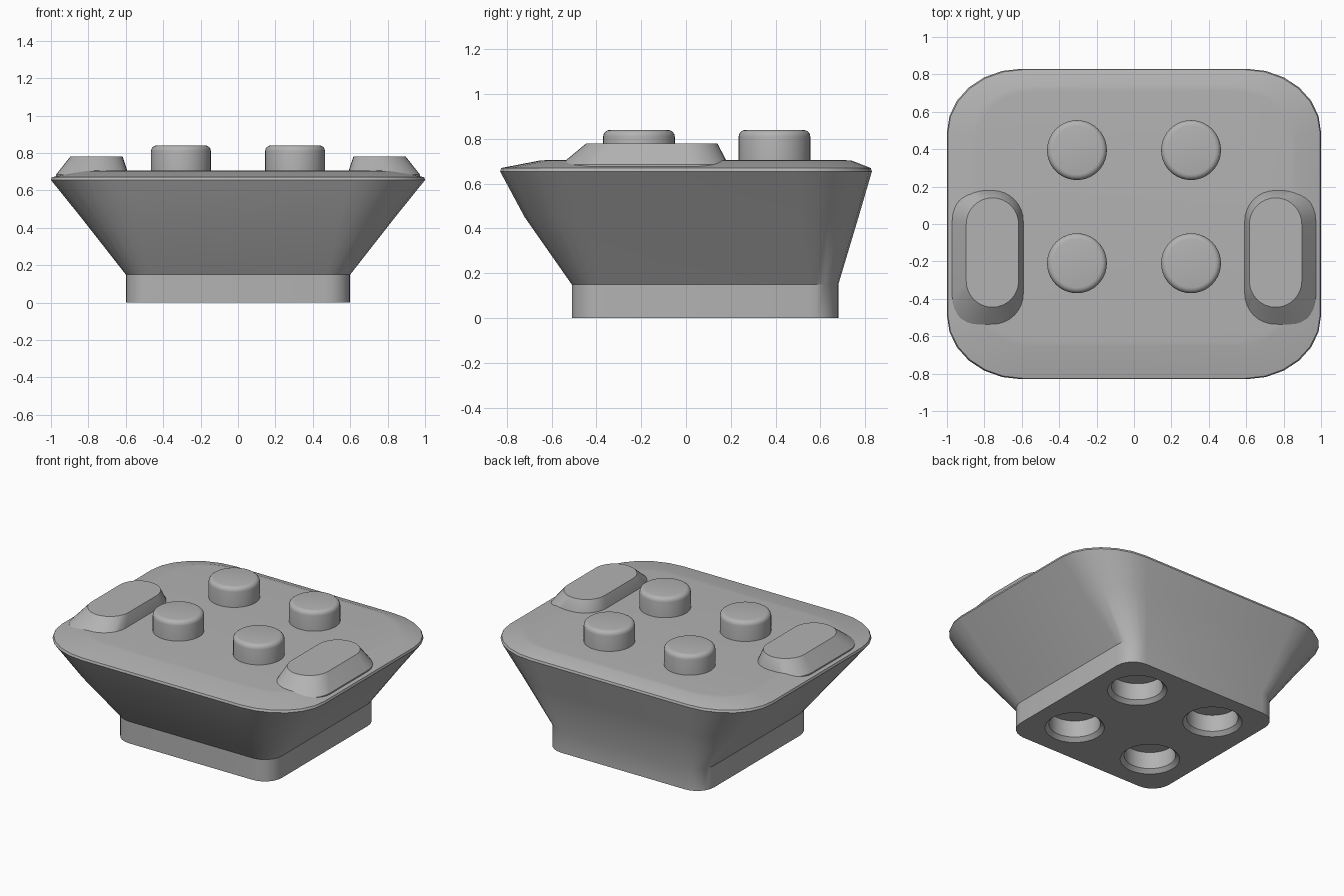
import bpy
import bmesh
from math import sin, cos, pi, radians

cube = bpy.data.objects.get("Cube")
if cube:
    bpy.data.objects.remove(cube, do_unlink=True)

grey = bpy.data.materials.new("plain_grey")
grey.use_nodes = True
COLOUR = (0.45, 0.45, 0.45, 1)
grey.diffuse_color = COLOUR
grey.node_tree.nodes["Principled BSDF"].inputs["Base Color"].default_value = COLOUR


def rounded(x0, x1, y0, y1, rx, ry, z, seg):
    """Rounded rectangle, counter-clockwise, as a list of points."""
    corners = [(x1 - rx, y1 - ry), (x0 + rx, y1 - ry),
               (x0 + rx, y0 + ry), (x1 - rx, y0 + ry)]
    points = []
    for quarter, (cx, cy) in enumerate(corners):
        for i in range(seg + 1):
            a = (quarter + i / seg) * pi / 2
            points.append((cx + rx * cos(a), cy + ry * sin(a), z))
    return points


def loft(name, rings):
    """Closed solid skinned through rings from bottom to top."""
    bm = bmesh.new()
    loops = [[bm.verts.new(p) for p in ring] for ring in rings]
    n = len(loops[0])
    for low, high in zip(loops, loops[1:]):
        for i in range(n):
            j = (i + 1) % n
            bm.faces.new((low[i], low[j], high[j], high[i]))
    bm.faces.new(loops[0][::-1])
    bm.faces.new(loops[-1])
    bmesh.ops.remove_doubles(bm, verts=bm.verts[:], dist=0.0001)
    bmesh.ops.recalc_face_normals(bm, faces=bm.faces[:])
    mesh = bpy.data.meshes.new(name)
    bm.to_mesh(mesh)
    bm.free()
    mesh.materials.append(grey)
    obj = bpy.data.objects.new(name, mesh)
    bpy.context.collection.objects.link(obj)
    return obj


def disc(x, y, r, z):
    return rounded(x - r, x + r, y - r, y + r, r, r, z, 10)


def activate(obj):
    bpy.ops.object.select_all(action='DESELECT')
    obj.select_set(True)
    bpy.context.view_layer.objects.active = obj


def smooth(obj):
    activate(obj)
    bpy.ops.object.shade_smooth_by_angle(angle=radians(32))


# Body: straight plinth, flared bowl, thin rim and gently raised top
# Each row: half width, front y, back y, corner radius x, corner radius y, z
profile = [
    (0.60, -0.51, 0.68, 0.13, 0.13, 0.0),
    (0.60, -0.51, 0.68, 0.13, 0.13, 0.15),
    (0.835, -0.72, 0.77, 0.29, 0.26, 0.45),
    (1.0, -0.83, 0.83, 0.40, 0.34, 0.655),
    (0.995, -0.825, 0.825, 0.40, 0.34, 0.67),
    (0.87, -0.655, 0.74, 0.33, 0.27, 0.703),
    (0.84, -0.625, 0.71, 0.31, 0.25, 0.705),
]
body = loft("body", [rounded(-w, w, f, b, rx, ry, z, 6)
                     for w, f, b, rx, ry, z in profile])

# Sockets in the underside, with a chamfered mouth
spots = [(sx * 0.305, y) for sx in (-1, 1) for y in (-0.21, 0.395)]
for x, y in spots:
    cutter = loft("socket_cutter", [disc(x, y, r, z) for r, z in
                                    ((0.21, -0.025), (0.16, 0.025), (0.16, 0.14))])
    cutter.hide_render = True
    activate(body)
    cut = body.modifiers.new("socket", 'BOOLEAN')
    cut.operation = 'DIFFERENCE'
    cut.solver = 'EXACT'
    cut.object = cutter
    bpy.ops.object.modifier_apply(modifier=cut.name)
    bpy.data.objects.remove(cutter, do_unlink=True)
smooth(body)

# Round studs with softened top edges
for number, (x, y) in enumerate(spots, 1):
    rings = [disc(x, y, 0.16, 0.68)]
    for i in range(5):
        a = i / 4 * pi / 2
        rings.append(disc(x, y, 0.13 + 0.03 * cos(a), 0.81 + 0.03 * sin(a)))
    smooth(loft(f"stud_{number}", rings))

# Side pads: sloping oblong blocks on a thin foot
for side, s in (("left", 1), ("right", -1)):
    rings = []
    for inner, outer, f, b, r, z in (
            (0.585, 0.972, -0.56, 0.19, 0.17, 0.64),
            (0.585, 0.972, -0.56, 0.19, 0.17, 0.685),
            (0.617, 0.897, -0.445, 0.14, 0.14, 0.78)):
        x0, x1 = sorted((s * inner, s * outer))
        rings.append(rounded(x0, x1, f, b, r, r, z, 8))
    smooth(loft(f"{side}_side_pad", rings))
